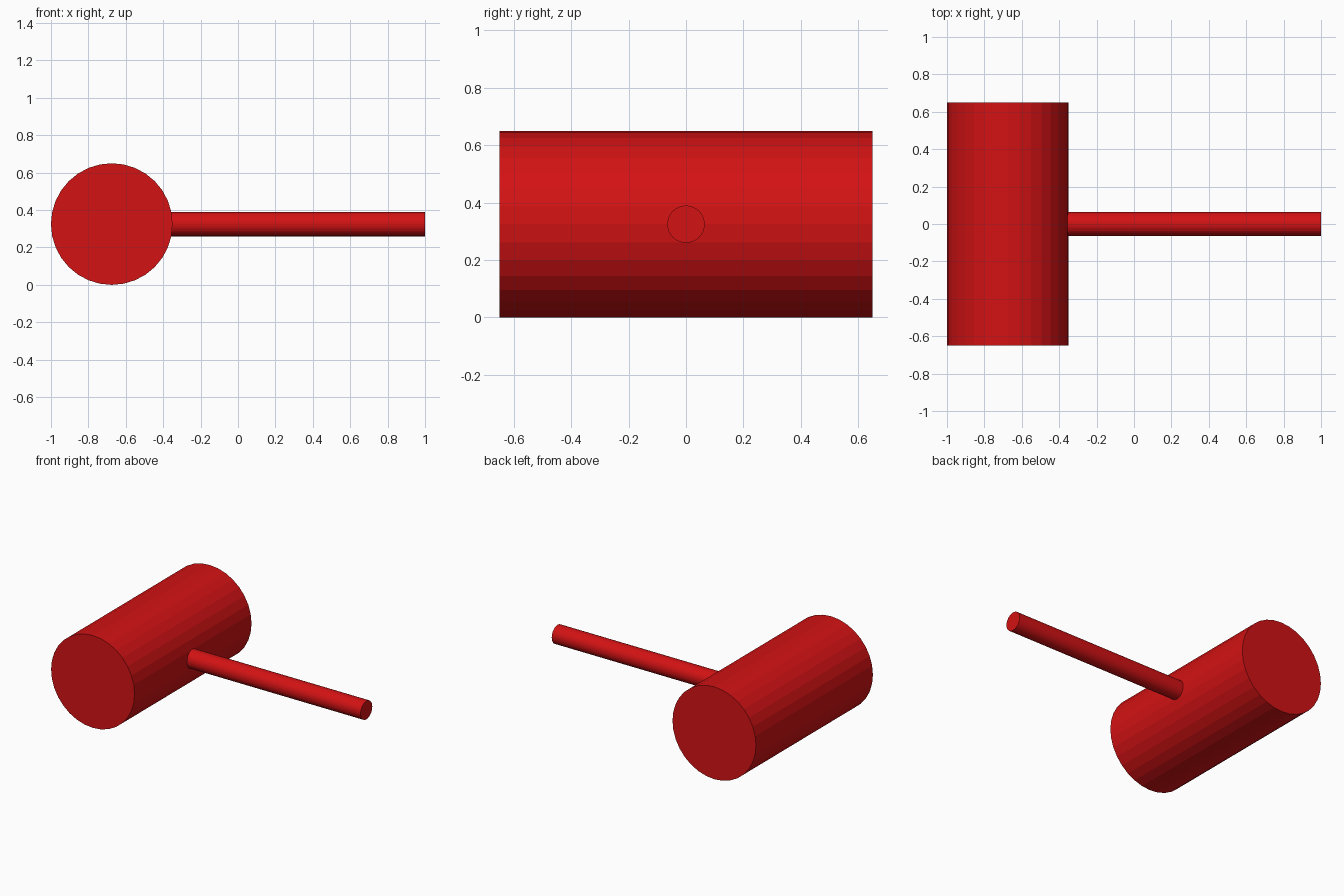
import bpy
from math import pi

if "Cube" in bpy.data.objects:
    bpy.data.objects.remove(bpy.data.objects["Cube"])

red = bpy.data.materials.new("red_paint")
red.diffuse_color = (0.65, 0.006, 0.007, 1)
red.use_nodes = True
red.node_tree.nodes["Principled BSDF"].inputs["Base Color"].default_value = red.diffuse_color


def cylinder(name, radius, length, location, rotation):
    bpy.ops.mesh.primitive_cylinder_add(vertices=32, radius=radius, depth=length,
                                        location=location, rotation=rotation)
    obj = bpy.context.object
    obj.name = name
    obj.data.materials.append(red)
    return obj


HEAD_R, HEAD_X = 0.325, -0.675

# Mallet head lying along y
cylinder("mallet_head", HEAD_R, 1.3, (HEAD_X, 0, HEAD_R), (pi / 2, 0, 0))

# Handle along x, its inner end seated in the head
start, end = -0.4, 1.0
cylinder("handle", 0.065, end - start, ((start + end) / 2, 0, HEAD_R), (0, pi / 2, 0))
